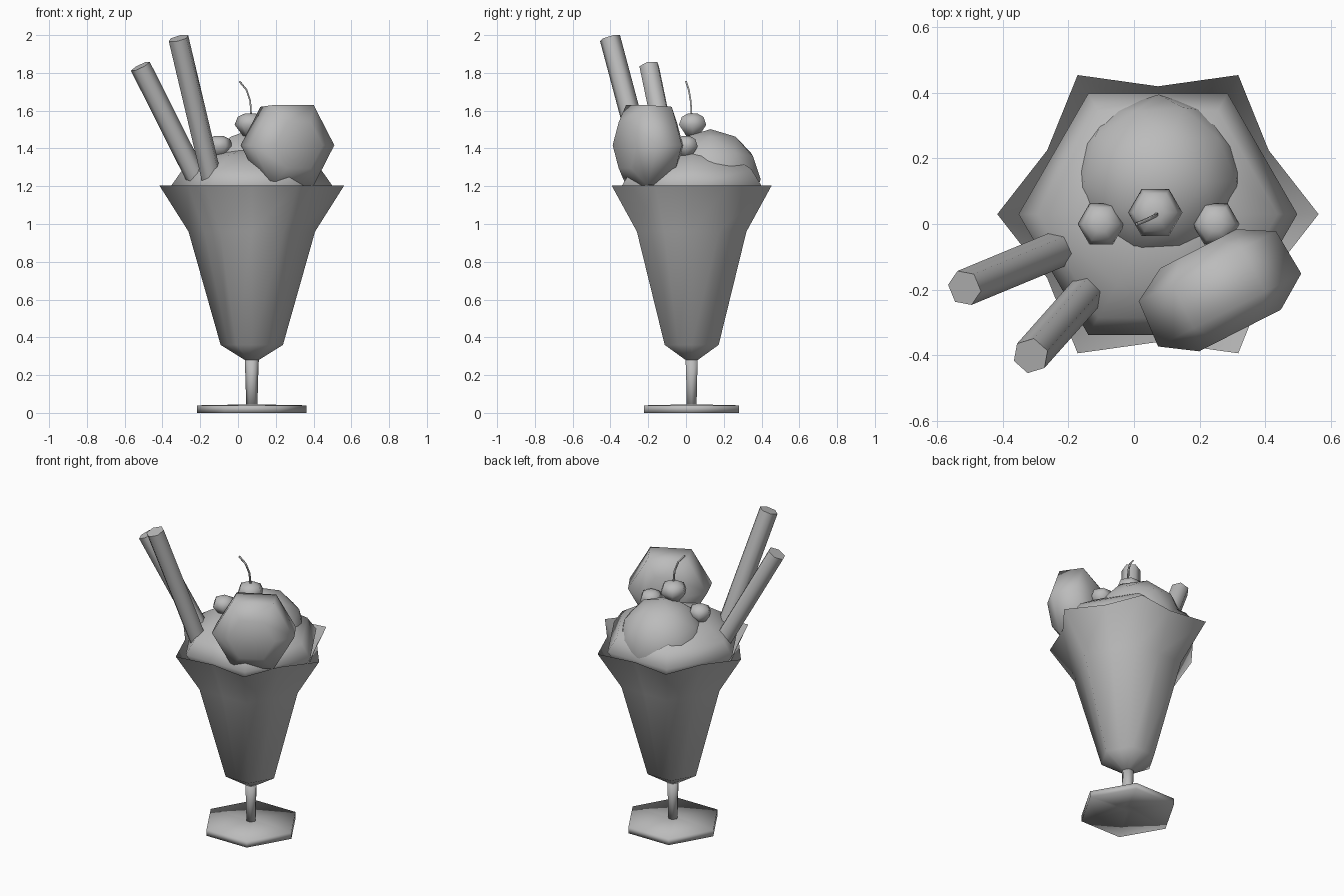
import bpy, bmesh, math
from mathutils import Vector, Matrix

cube = bpy.data.objects.get("Cube")
if cube:
    bpy.data.objects.remove(cube)

GREY = (0.5, 0.5, 0.5, 1)
mat = bpy.data.materials.new("plain_grey")
mat.use_nodes = True
mat.diffuse_color = GREY
mat.node_tree.nodes["Principled BSDF"].inputs["Base Color"].default_value = GREY

CENTRE = Vector((0.073, 0.03, 0))
HEX = math.cos(math.pi / 6)


def finish(name, bm, matrix, angle=180):
    bmesh.ops.recalc_face_normals(bm, faces=bm.faces)
    mesh = bpy.data.meshes.new(name)
    bm.to_mesh(mesh)
    bm.free()
    mesh.transform(matrix)
    mesh.materials.append(mat)
    obj = bpy.data.objects.new(name, mesh)
    bpy.context.collection.objects.link(obj)
    bpy.ops.object.select_all(action='DESELECT')
    bpy.context.view_layer.objects.active = obj
    obj.select_set(True)
    if angle == 180:
        bpy.ops.object.shade_smooth()
    else:
        bpy.ops.object.shade_smooth_by_angle(angle=math.radians(angle))
    return obj


def loft(name, rings, matrix, sides=6, cap_start=True, cap_end=True, angle=180):
    """Rings are (height, corner radius) or (height, corner radius, mid-side radius)."""
    bm = bmesh.new()
    starred = any(len(r) == 3 for r in rings)
    count = sides * 2 if starred else sides
    loops = []
    for ring in rings:
        loop = []
        for i in range(count):
            mid = starred and i % 2
            r = (ring[2] if len(ring) == 3 else ring[1] * HEX) if mid else ring[1]
            a = math.tau * i / count
            loop.append(bm.verts.new((r * math.cos(a), r * math.sin(a), ring[0])))
        loops.append(loop)
    for low, high in zip(loops, loops[1:]):
        for i in range(count):
            j = (i + 1) % count
            bm.faces.new((low[i], low[j], high[j], high[i]))
    if cap_start:
        bm.faces.new(loops[0])
    if cap_end:
        bm.faces.new(loops[-1])
    return finish(name, bm, matrix, angle)


def rod(name, start, end, radius, sides=6):
    start, end = Vector(start), Vector(end)
    axis = end - start
    turn = axis.to_track_quat('Z', 'Y').to_matrix().to_4x4()
    return loft(name, [(0, radius), (axis.length, radius)],
                Matrix.Translation(start) @ turn, sides, angle=65)


def ball(name, location, radius, height, sides=6):
    rings = [(-height, radius * 0.45), (0, radius), (height * 0.7, radius * 0.8),
             (height, radius * 0.35)]
    return loft(name, rings, Matrix.Translation(location), sides)


at_centre = Matrix.Translation(CENTRE)

# Glass: foot hollowed underneath, thin stem, flared bowl with a star rim
loft("glass_foot", [(0.03, 0.03), (0, 0.29), (0.04, 0.29), (0.045, 0.03)], at_centre)
loft("glass_stem", [(0.035, 0.03), (0.17, 0.033), (0.30, 0.038)], at_centre)
loft("glass_bowl", [(0.28, 0.037), (0.36, 0.165), (0.96, 0.335), (1.205, 0.49, 0.39)],
     at_centre, cap_end=False)

# Ice cream filling the bowl
loft("cream_filling", [(1.12, 0.37), (1.205, 0.425), (1.29, 0.365), (1.36, 0.25), (1.39, 0.12)],
     at_centre)

# Rear scoop
bm = bmesh.new()
bmesh.ops.create_icosphere(bm, subdivisions=2, radius=0.265)
finish("rear_scoop", bm, Matrix.Translation((0.075, 0.13, 1.237)))

# Chunky six-sided front piece, its flat sides facing front right
facing = Matrix.Rotation(math.radians(27), 4, 'Z') @ Matrix.Rotation(math.pi / 2, 4, 'X')
loft("front_scoop", [(-0.14, 0.13), (-0.08, 0.235), (0.07, 0.245), (0.14, 0.14)],
     Matrix.Translation((0.26, -0.2, 1.417)) @ facing)

# Cherry with its stalk, and two berries
ball("cherry", (0.065, 0.035, 1.525), 0.083, 0.06)
ball("berry_right", (-0.10, 0, 1.41), 0.072, 0.055)
ball("berry_left", (0.25, 0, 1.41), 0.072, 0.055)
stalk = [(0.07, 0.03, 1.57), (0.065, 0.025, 1.65), (0.045, 0.015, 1.71), (0.008, 0, 1.755)]
curve = bpy.data.curves.new("cherry_stalk", 'CURVE')
curve.dimensions = '3D'
curve.bevel_depth = 0.006
curve.bevel_resolution = 0
curve.use_fill_caps = True
spline = curve.splines.new('POLY')
spline.points.add(len(stalk) - 1)
for point, co in zip(spline.points, stalk):
    point.co = (*co, 1)
curve.materials.append(mat)
bpy.context.collection.objects.link(bpy.data.objects.new("cherry_stalk", curve))

# Wafer sticks
rod("outer_wafer_stick", (-0.215, -0.07, 1.235), (-0.517, -0.195, 1.835), 0.056)
rod("front_wafer_stick", (-0.14, -0.205, 1.245), (-0.315, -0.402, 1.983), 0.056)
